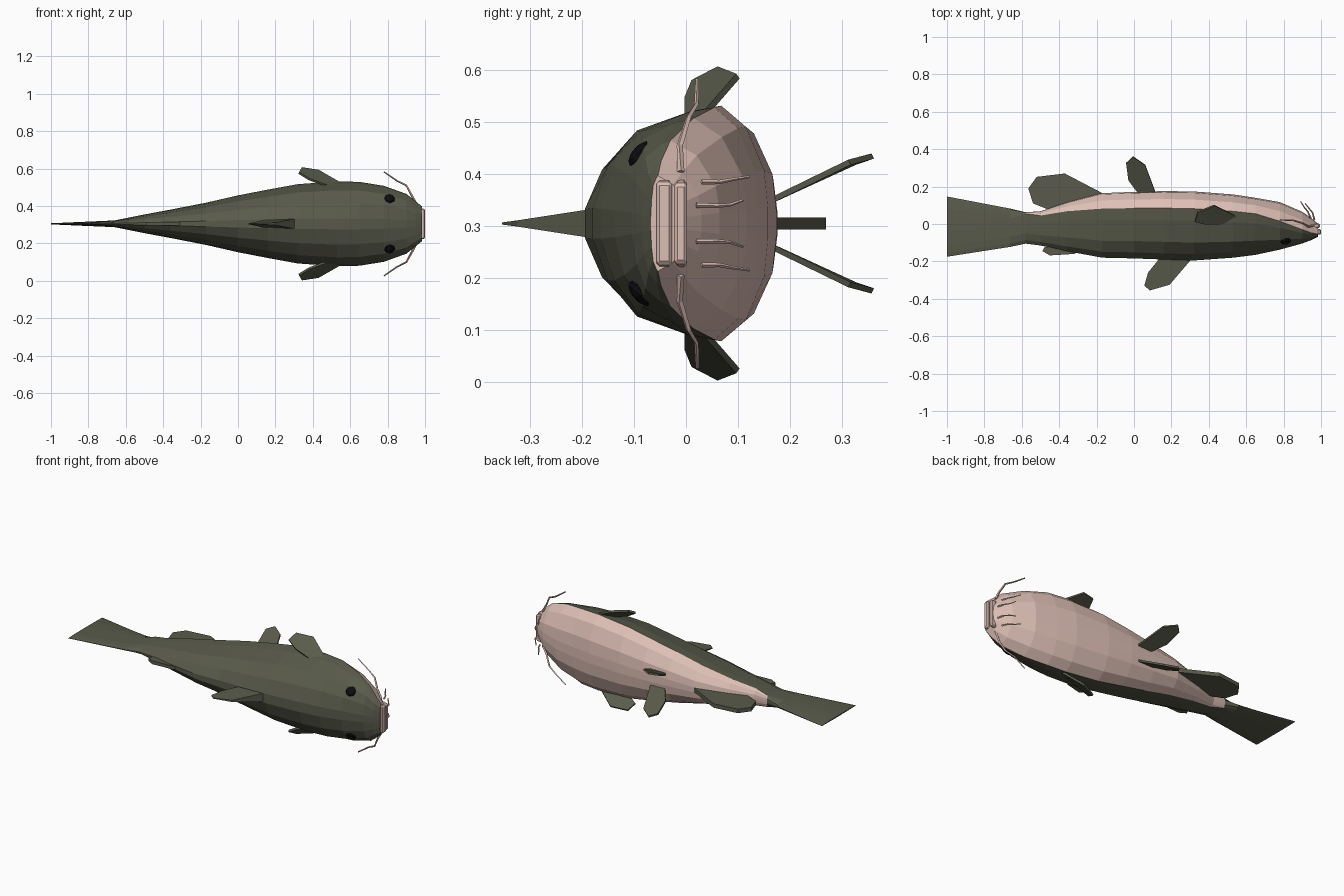
import bpy, bmesh, math
from mathutils import Vector, Matrix

if "Cube" in bpy.data.objects:
    bpy.data.objects.remove(bpy.data.objects["Cube"])

MID = 0.305  # height of the symmetry plane


def material(name, rgb):
    m = bpy.data.materials.new(name)
    m.diffuse_color = (*rgb, 1)
    m.use_nodes = True
    m.node_tree.nodes["Principled BSDF"].inputs["Base Color"].default_value = m.diffuse_color
    return m


GREEN = material("olive green", (0.100, 0.104, 0.070))
PINK = material("pale pink", (0.72, 0.52, 0.46))
BLACK = material("black", (0.004, 0.004, 0.005))


def finish(bm, name, *mats):
    bmesh.ops.recalc_face_normals(bm, faces=bm.faces)
    me = bpy.data.meshes.new(name)
    bm.to_mesh(me)
    bm.free()
    for m in mats:
        me.materials.append(m)
    ob = bpy.data.objects.new(name, me)
    bpy.context.collection.objects.link(ob)
    ob.location.z = MID
    return ob


# Body: lofted 16-sided sections (x, half width, back y, belly y, colour line y)
SECTIONS = [
    (-1.0, .003, -.175, .147, .0), (-.66, .018, -.122, .082, .03),
    (-.58, .034, -.105, .063, .055), (-.50, .050, -.115, .068, .045),
    (-.36, .076, -.145, .115, .068), (-.17, .113, -.180, .165, .082),
    (.0, .152, -.184, .172, .085), (.16, .183, -.190, .176, .085),
    (.32, .212, -.195, .174, .082), (.53, .227, -.180, .158, .068),
    (.65, .224, -.165, .140, .055), (.78, .203, -.137, .117, .015),
    (.90, .160, -.104, .065, -.030), (.95, .120, -.085, .030, -.048),
    (.985, .092, -.068, .000, -.054)]
BACK = [(.13, 1), (.49, .88), (.79, .655), (.955, .235), (1, 0)]
BELLY = [(.82, .53), (.45, .92), (.13, 1)]

bm = bmesh.new()
rings = []
for x, w, back, belly, line in SECTIONS:
    half = [(a * w, line + f * (back - line)) for a, f in BACK]
    half += [(a * w, line + f * (belly - line)) for a, f in BELLY]
    loop = half + [(-a, y) for a, y in reversed(half)]
    rings.append([bm.verts.new((x, y, z)) for z, y in loop])
n = len(rings[0])
for s in range(len(rings) - 1):
    for i in range(n):
        j = (i + 1) % n
        f = bm.faces.new((rings[s][i], rings[s][j], rings[s + 1][j], rings[s + 1][i]))
        f.material_index = int(s >= 2 and 4 <= i <= 10)   # belly faces
bm.faces.new(rings[0])
bm.faces.new(rings[-1]).material_index = 1
finish(bm, "body", GREEN, PINK)


# Lips: two bevelled slabs
def lip(name, x, y, depth, width):
    b = bmesh.new()
    bmesh.ops.create_cube(b, size=1)
    bmesh.ops.scale(b, vec=(.035, depth, width), verts=b.verts)
    for v in b.verts:
        if v.co.x > 0:
            v.co.z *= .9
    bmesh.ops.bevel(b, geom=b.edges[:], offset=.006, segments=1, affect='EDGES')
    bmesh.ops.translate(b, vec=(x, y, 0), verts=b.verts)
    finish(b, name, PINK)


lip("upper_lip", .9825, -.042, .030, .175)
lip("lower_lip", .976, -.010, .024, .170)


# Fins: outline points thickened along the fin normal
def fin(name, pts, thick, side=1):
    p = [Vector((x, y, z * side)) for x, y, z in pts]
    nrm = sum((p[i].cross(p[(i + 1) % len(p)]) for i in range(len(p))), Vector()).normalized()
    t = thick if isinstance(thick, list) else [thick] * len(p)
    b = bmesh.new()
    lo = [b.verts.new(v - nrm * h / 2) for v, h in zip(p, t)]
    hi = [b.verts.new(v + nrm * h / 2) for v, h in zip(p, t)]
    b.faces.new(lo)
    b.faces.new(hi)
    for i in range(len(p)):
        j = (i + 1) % len(p)
        b.faces.new((lo[i], lo[j], hi[j], hi[i]))
    finish(b, name, GREEN)


fin("dorsal_fin", [(.31, -.185, 0), (.19, -.325, 0), (.085, -.355, 0), (.055, -.33, 0),
                   (.075, -.26, 0), (.14, -.18, 0)], [.055, .012, .004, .004, .012, .04])
fin("rear_back_fin", [(-.28, -.14, 0), (-.32, -.16, 0), (-.45, -.168, 0), (-.49, -.145, 0),
                      (-.48, -.125, 0), (-.42, -.115, 0)], .02)
fin("anal_fin", [(-.15, .155, 0), (-.37, .27, 0), (-.52, .252, 0), (-.565, .19, 0),
                 (-.54, .11, 0), (-.44, .07, 0)], .024)
for s, label in ((1, "left"), (-1, "right")):
    fin(label + "_pelvic_fin", [(.12, .155, .04), (.06, .315, .118), (-.005, .36, .130),
                                (-.042, .325, .118), (-.03, .235, .078), (.03, .155, .04)], .011, s)
    fin(label + "_pectoral_fin", [(.55, .04, .215), (.43, .10, .284), (.34, .064, .298),
                                  (.325, .014, .272), (.38, .0, .238), (.47, .0, .205)], .012, s)

    # Eyes: flattened low-poly domes facing up and outward
    b = bmesh.new()
    bmesh.ops.create_uvsphere(b, u_segments=8, v_segments=6, radius=.031)
    bmesh.ops.scale(b, vec=(1, 1, .45), verts=b.verts)
    rot = Vector((.15, -.72, .68 * s)).to_track_quat('Z', 'Y').to_matrix()
    bmesh.ops.rotate(b, cent=(0, 0, 0), matrix=rot, verts=b.verts)
    bmesh.ops.translate(b, vec=(.81, -.088, .135 * s), verts=b.verts)
    finish(b, label + "_eye", BLACK)


# Barbels: thin four-sided tapering tubes
def barbel(name, pts, r, side):
    b = bmesh.new()
    prev = None
    for k, (x, y, z) in enumerate(pts):
        c = Vector((x, y, z * side))
        rr = r * (1 - .5 * k / (len(pts) - 1))
        a = Vector(pts[min(k + 1, len(pts) - 1)]) - Vector(pts[max(k - 1, 0)])
        a.z *= side
        q = a.to_track_quat('Z', 'Y')
        ring = [b.verts.new(c + q @ Vector((rr * math.cos(i * math.pi / 2),
                                            rr * math.sin(i * math.pi / 2), 0))) for i in range(4)]
        if prev:
            for i in range(4):
                j = (i + 1) % 4
                b.faces.new((prev[i], prev[j], ring[j], ring[i]))
        else:
            b.faces.new(ring)
        prev = ring
    b.faces.new(prev)
    finish(b, name, PINK)


for s, label in ((1, "left"), (-1, "right")):
    barbel(label + "_long_barbel", [(.955, -.01, .10), (.93, -.012, .15), (.90, .005, .205),
                                    (.85, .02, .23), (.78, .022, .278)], .007, s)
    barbel(label + "_inner_chin_barbel", [(.965, .02, .035), (.955, .06, .034),
                                          (.935, .085, .036), (.915, .11, .045)], .005, s)
    barbel(label + "_outer_chin_barbel", [(.945, .03, .08), (.93, .065, .08),
                                          (.91, .09, .085), (.89, .122, .09)], .005, s)
